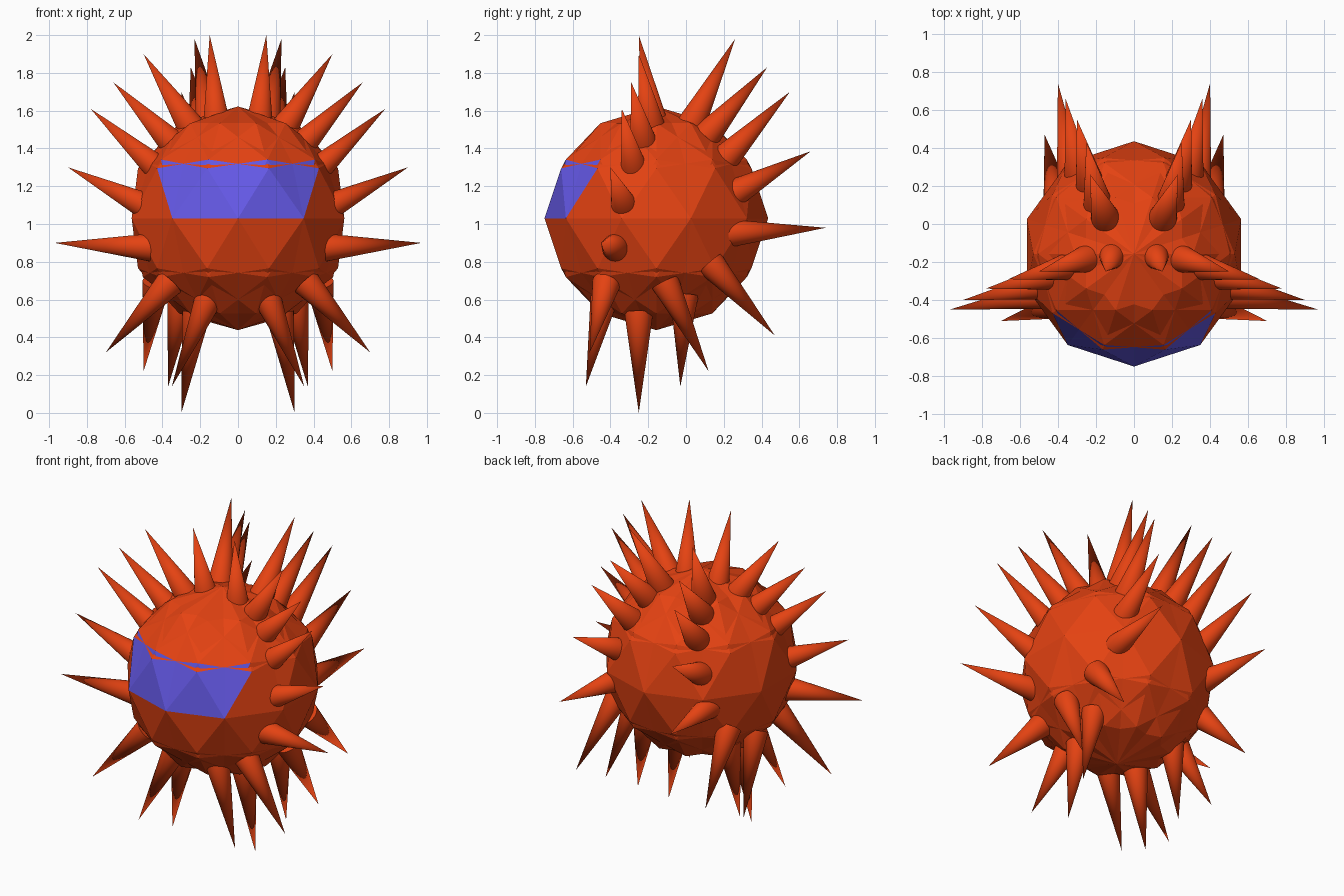
import bpy, bmesh, math
from mathutils import Vector

if "Cube" in bpy.data.objects:
    bpy.data.objects.remove(bpy.data.objects["Cube"])

CENTRE = Vector((0, -0.157, 1.03))
RADIUS = 0.592


def material(name, rgb):
    m = bpy.data.materials.new(name)
    m.diffuse_color = (*rgb, 1)
    m.use_nodes = True
    m.node_tree.nodes["Principled BSDF"].inputs["Base Color"].default_value = m.diffuse_color
    return m


ORANGE = material("burnt_orange", (0.78, 0.055, 0.006))
BLUE = material("violet_blue", (0.13, 0.10, 0.80))


def mirror_x(ob):
    # mirror about the world centre plane
    helper = bpy.data.objects.get("mirror_centre")
    if helper is None:
        helper = bpy.data.objects.new("mirror_centre", None)
        bpy.context.collection.objects.link(helper)
        helper.hide_render = True
    mod = ob.modifiers.new("mirror", 'MIRROR')
    mod.mirror_object = helper
    mod.use_mirror_merge = False


# Faceted body, overlapped with its own mirror image, with a visor band in front
bpy.ops.mesh.primitive_ico_sphere_add(subdivisions=2, radius=RADIUS, location=CENTRE)
body = bpy.context.object
body.name = "body"
body.data.materials.append(ORANGE)
body.data.materials.append(BLUE)
for f in body.data.polygons:
    c = f.center
    angle = math.degrees(math.atan2(c.y, c.x))
    if 0 < c.z < 0.4 * RADIUS and -130 < angle < -50:
        f.material_index = 1
mirror_x(body)


def spike(name, base, tip, radius=0.076):
    base, tip = Vector(base), Vector(tip)
    axis = tip - base
    bpy.ops.mesh.primitive_cone_add(vertices=32, radius1=radius, radius2=0,
                                    depth=axis.length, location=(base + tip) / 2)
    ob = bpy.context.object
    ob.name = name
    ob.rotation_euler = axis.to_track_quat('Z', 'Y').to_euler()
    ob.data.materials.append(ORANGE)
    bpy.ops.object.shade_smooth_by_angle(angle=math.radians(40))
    mirror_x(ob)


# Spikes over the crown and down the sides: (base, tip)
side_spikes = [
    ((0.11, -0.16, 1.50), (0.15, -0.25, 2.00)),
    ((0.24, -0.18, 1.50), (0.50, -0.25, 1.90)),
    ((0.33, -0.22, 1.41), (0.66, -0.29, 1.75)),
    ((0.40, -0.27, 1.27), (0.78, -0.34, 1.61)),
    ((0.46, -0.32, 1.08), (0.90, -0.40, 1.30)),
    ((0.45, -0.37, 0.875), (0.97, -0.45, 0.90)),
    ((0.36, -0.42, 0.69), (0.70, -0.51, 0.32)),
]
# Spikes down the back
back_spikes = [
    ((0.15, 0.03, 1.53), (0.23, 0.26, 1.98)),
    ((0.19, 0.11, 1.47), (0.25, 0.43, 1.83)),
    ((0.23, 0.21, 1.35), (0.30, 0.55, 1.70)),
    ((0.29, 0.25, 1.16), (0.36, 0.66, 1.385)),
    ((0.33, 0.22, 0.95), (0.40, 0.74, 0.98)),
    ((0.40, 0.13, 0.79), (0.47, 0.47, 0.41)),
]
# Spikes hanging underneath
lower_spikes = [
    ((0.15, -0.43, 0.62), (0.35, -0.53, 0.14)),
    ((0.22, -0.25, 0.53), (0.30, -0.25, 0.00)),
    ((0.30, -0.01, 0.62), (0.37, -0.03, 0.14)),
    ((0.43, -0.11, 0.69), (0.50, 0.12, 0.22)),
]
for label, group in (("side_spike", side_spikes), ("back_spike", back_spikes),
                     ("lower_spike", lower_spikes)):
    for i, (base, tip) in enumerate(group):
        spike(f"{label}_{i + 1}", base, tip)
